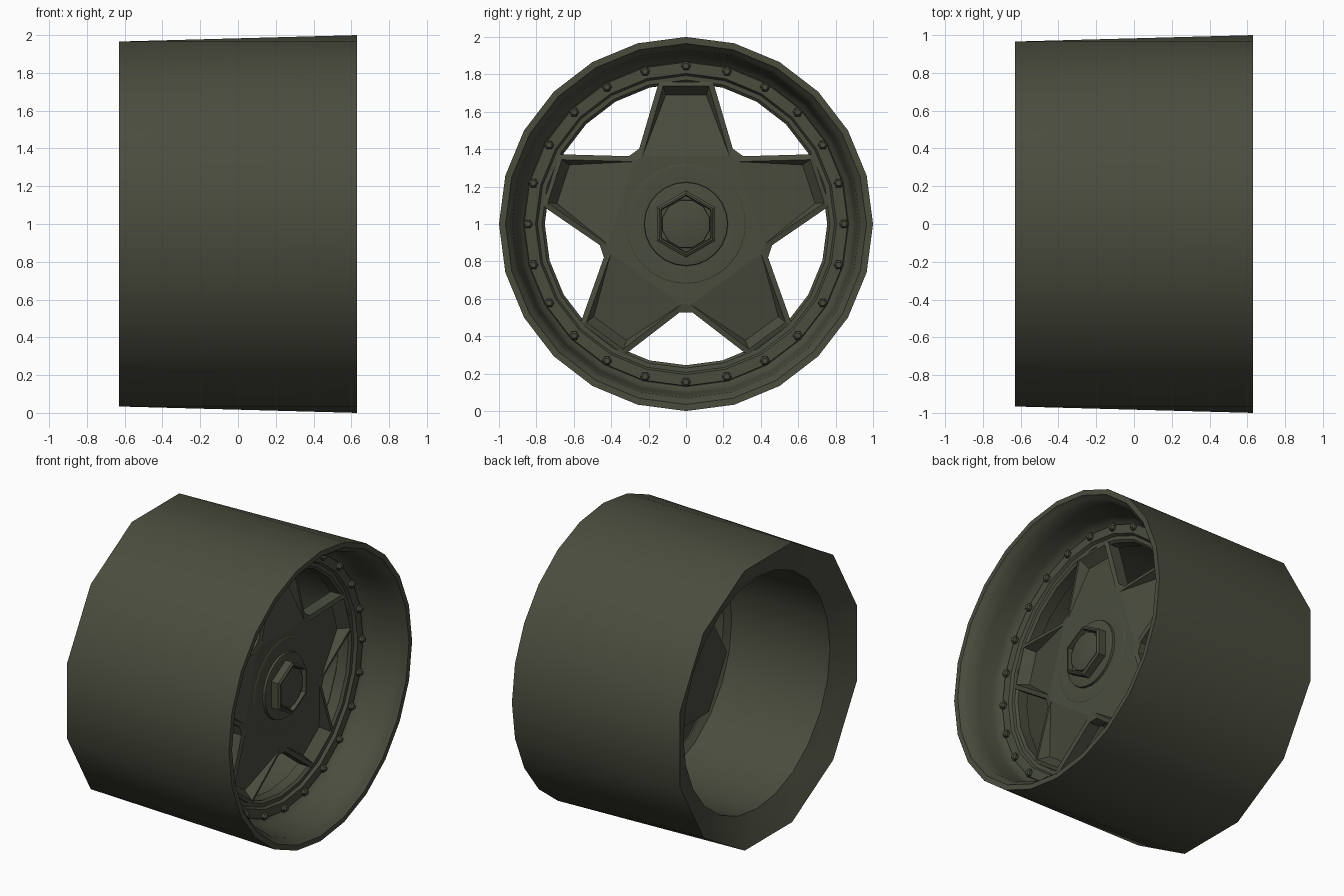
import bpy, bmesh
from math import sin, cos, pi, radians

if "Cube" in bpy.data.objects:
    bpy.data.objects.remove(bpy.data.objects["Cube"], do_unlink=True)

OLIVE = (0.068, 0.073, 0.048, 1)
mat = bpy.data.materials.new("dark olive metal")
mat.use_nodes = True
mat.diffuse_color = OLIVE
bsdf = next(n for n in mat.node_tree.nodes if n.type == 'BSDF_PRINCIPLED')
bsdf.inputs["Base Color"].default_value = OLIVE


def finish(name, bm, angle=30):
    bmesh.ops.recalc_face_normals(bm, faces=bm.faces)
    me = bpy.data.meshes.new(name)
    bm.to_mesh(me)
    bm.free()
    me.materials.append(mat)
    ob = bpy.data.objects.new(name, me)
    bpy.context.collection.objects.link(ob)
    bpy.ops.object.select_all(action='DESELECT')
    ob.select_set(True)
    bpy.context.view_layer.objects.active = ob
    bpy.ops.object.shade_smooth_by_angle(angle=radians(angle))
    return ob


def ring(bm, x, r, n, start=0.0, y=0.0, z=0.0):
    # Ring of points around the axle direction
    return [bm.verts.new((x, y + r * cos(start + 2 * pi * i / n),
                          z + 1 + r * sin(start + 2 * pi * i / n))) for i in range(n)]


def bridge(bm, a, b):
    n = len(a)
    for i in range(n):
        j = (i + 1) % n
        bm.faces.new((a[i], a[j], b[j], b[i]))


def bridge_half(bm, fine, coarse):
    # Join a ring to one with half the points, which sit at its odd points
    n = len(coarse)
    for i in range(n):
        j = (i + 1) % n
        a, mid, b = fine[2 * i + 1], fine[(2 * i + 2) % (2 * n)], fine[(2 * i + 3) % (2 * n)]
        bm.faces.new((coarse[i], a, mid))
        bm.faces.new((coarse[i], mid, coarse[j]))
        bm.faces.new((coarse[j], mid, b))


def turned(name, profile, n, angle=30, start=0.0, closed=False, cap=False, y=0.0, z=0.0):
    bm = bmesh.new()
    rings = [ring(bm, x, r, n, start, y, z) for x, r in profile]
    for a, b in zip(rings, rings[1:]):
        bridge(bm, a, b)
    if closed:
        bridge(bm, rings[-1], rings[0])
    if cap:
        bm.faces.new(rings[-1])
    return finish(name, bm, angle)


# Barrel: fine front edge, coarse back edge, stepped lip and inner tube
bm = bmesh.new()
profile = [(.63, 1), (.63, .965), (.605, .948), (.585, .93), (.50, .918), (.40, .905),
           (.36, .895), (.335, .87), (.33, .77), (.315, .755), (.24, .755), (.21, .80),
           (-.54, .80)]
rings = [ring(bm, x, r, 24) for x, r in profile]
for a, b in zip(rings, rings[1:]):
    bridge(bm, a, b)
back = ring(bm, -.63, 1, 12, pi / 12)
bridge_half(bm, rings[0], back)
bridge_half(bm, rings[-1], back)
finish("barrel", bm, 40)

# Clamp ring and its bolts
turned("clamp_ring", [(.325, .87), (.35, .865), (.35, .805), (.325, .79)], 24, closed=True)
for i in range(24):
    t = 2 * pi * i / 24
    turned("ring_bolt", [(.34, .026), (.366, .026), (.378, .015)], 6, cap=True,
           y=.845 * cos(t), z=.845 * sin(t))

# Star with five recessed spokes framed by a narrow flange
FACE, FLOOR, REAR = .342, .275, .25
bm = bmesh.new()


def place(k, side, u, v, x):
    # Point in spoke k, side mirrors it across the spoke
    t = 2 * pi * k / 5
    u *= side
    return bm.verts.new((x, u * cos(t) + v * sin(t), 1 - u * sin(t) + v * cos(t)))


hub_edge, outline = [], []
for k in range(5):
    base, tip, root, inner, floor = [[place(k, s, u, v, x) for s in (-1, 1)] for u, v, x in
                                     ((.25, .403, FACE - .008), (.145, .76, FACE - .008),
                                      (.232, .365, FACE), (.122, .738, FACE),
                                      (.108, .69, FLOOR))]
    for s in (0, 1):
        bm.faces.new((root[s], base[s], tip[s], inner[s]))
        bm.faces.new((root[s], inner[s], floor[s]))
    bm.faces.new((inner[0], inner[1], tip[1], tip[0]))
    bm.faces.new((inner[0], inner[1], floor[1], floor[0]))
    bm.faces.new((root[0], root[1], floor[1], floor[0]))
    outline += [base[0], tip[0], tip[1], base[1]]
    hub_edge += root
bm.faces.new(hub_edge)
for k in range(5):
    bm.faces.new((hub_edge[2 * k + 1], outline[4 * k + 3],
                  outline[(4 * k + 4) % 20], hub_edge[(2 * k + 2) % 10]))
rear = [bm.verts.new((REAR, v.co.y, v.co.z)) for v in outline]
bridge(bm, outline, rear)
bm.faces.new(rear)
finish("star_spokes", bm, 5)

# Hub block behind the star
turned("rear_hub", [(.26, .40), (-.04, .39)], 6, cap=True)

# Raised hub discs and hex nut with a sunken centre
turned("hub_disc", [(.335, .33), (.345, .315), (.347, .26), (.345, .235)], 32, cap=True)
turned("hub_washer", [(.34, .225), (.36, .222), (.365, .20)], 24, cap=True)
turned("hub_nut", [(.355, .18), (.415, .18), (.425, .165), (.425, .155), (.395, .15)], 6,
       angle=10, start=pi / 2, cap=True)
turned("nut_cap", [(.385, .133), (.405, .13), (.408, .12)], 12, start=pi / 12, cap=True)
